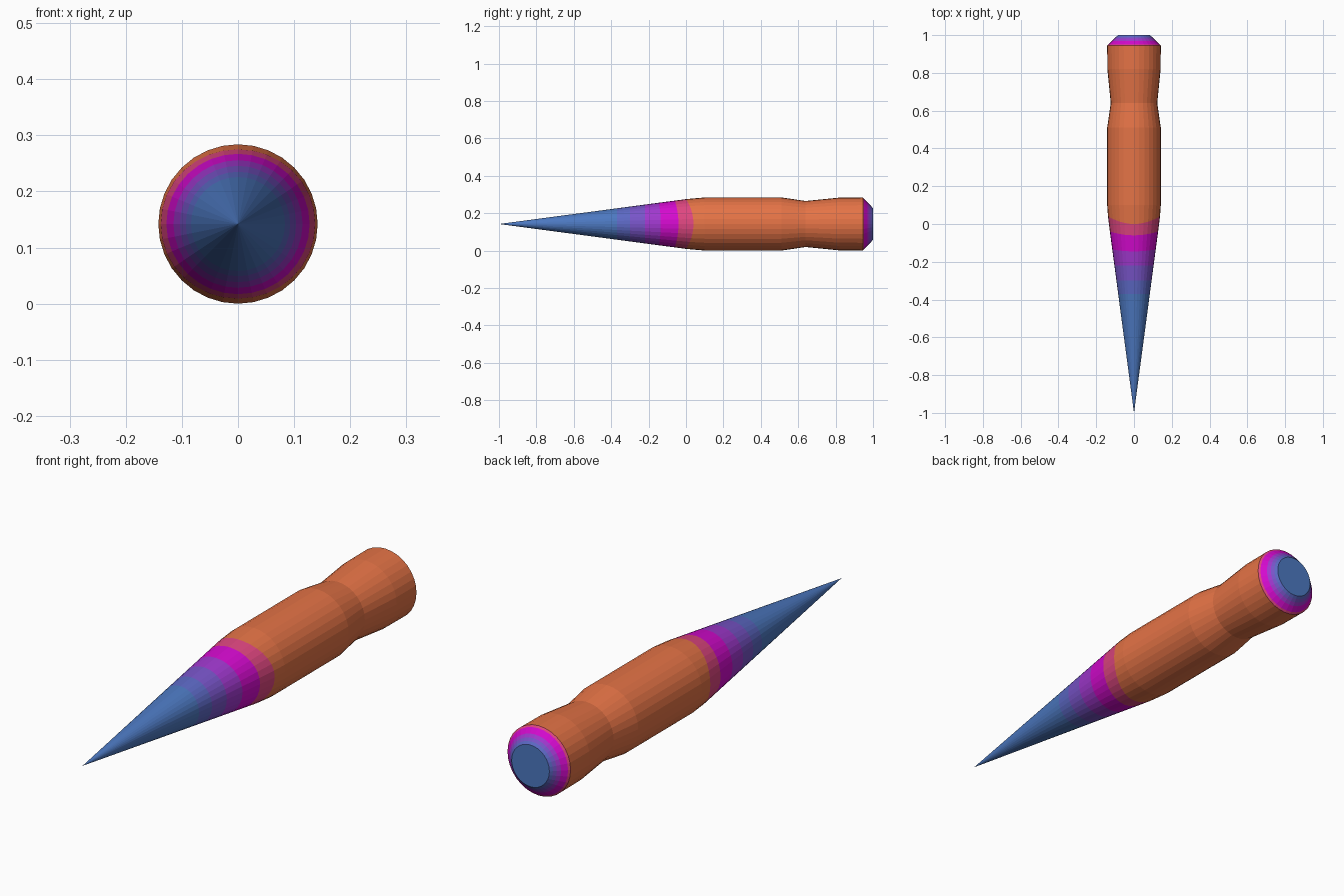
import bpy, bmesh, math

if "Cube" in bpy.data.objects:
    bpy.data.objects.remove(bpy.data.objects["Cube"])

SIDES = 32
CENTRE_Z = 0.142


def srgb(r, g, b):
    lin = lambda c: c / 12.92 if c <= 0.04045 else ((c + 0.055) / 1.055) ** 2.4
    return (lin(r / 255), lin(g / 255), lin(b / 255), 1)


COLOURS = [("blue", (76, 120, 192)), ("slate_blue", (92, 104, 196)),
           ("violet", (120, 84, 200)), ("purple", (160, 56, 206)),
           ("magenta", (212, 10, 206)), ("pink", (222, 70, 128)),
           ("orange", (228, 115, 70))]
BLUE, SLATE, VIOLET, PURPLE, MAGENTA, PINK, ORANGE = range(7)
materials = []
for name, rgb in COLOURS:
    m = bpy.data.materials.new(name)
    m.diffuse_color = srgb(*rgb)
    m.use_nodes = True
    m.node_tree.nodes["Principled BSDF"].inputs["Base Color"].default_value = m.diffuse_color
    materials.append(m)

# Outline of the turned body: (y, radius)
OUTLINE = [(-1, 0), (0.03, 0.137), (0.1, 0.142), (0.51, 0.142), (0.64, 0.123),
           (0.82, 0.141), (0.945, 0.142), (1.0, 0.085)]


def radius_at(y):
    for (y0, r0), (y1, r1) in zip(OUTLINE, OUTLINE[1:]):
        if y <= y1:
            return r0 + (r1 - r0) * (y - y0) / (y1 - y0)
    return OUTLINE[-1][1]


def bevel_y(t):
    return 0.945 + 0.055 * t


# Rings after the tip: (y, wave of the painted edge, colour of band before the ring)
RINGS = [(-0.37, 0, BLUE), (-0.30, 0, SLATE), (-0.22, 0, VIOLET),
         (-0.14, 0.005, PURPLE), (-0.05, 0.01, MAGENTA), (0.02, 0.02, PINK),
         (0.1, 0, ORANGE), (0.51, 0, ORANGE), (0.64, 0, ORANGE),
         (0.82, 0, ORANGE), (0.945, 0, ORANGE),
         (bevel_y(0.12), 0, PINK), (bevel_y(0.45), 0, MAGENTA),
         (bevel_y(0.65), 0, PURPLE), (bevel_y(0.83), 0, VIOLET),
         (1.0, 0, SLATE)]

bm = bmesh.new()
tip = bm.verts.new((0, -1, CENTRE_Z))
previous = None
for y, wave, colour in RINGS:
    ring = []
    for i in range(SIDES):
        a = 2 * math.pi * i / SIDES
        yy = y - wave * math.cos(2 * a)
        r = radius_at(yy)
        ring.append(bm.verts.new((r * math.sin(a), yy, CENTRE_Z + r * math.cos(a))))
    for i in range(SIDES):
        j = (i + 1) % SIDES
        if previous is None:
            f = bm.faces.new((tip, ring[i], ring[j]))
        else:
            f = bm.faces.new((previous[i], ring[i], ring[j], previous[j]))
        f.material_index = colour
    previous = ring
# Flat end cap
bm.faces.new(previous).material_index = BLUE
bmesh.ops.recalc_face_normals(bm, faces=bm.faces)

mesh = bpy.data.meshes.new("tapered_spike")
bm.to_mesh(mesh)
bm.free()
for m in materials:
    mesh.materials.append(m)
body = bpy.data.objects.new("tapered_spike", mesh)
bpy.context.collection.objects.link(body)
